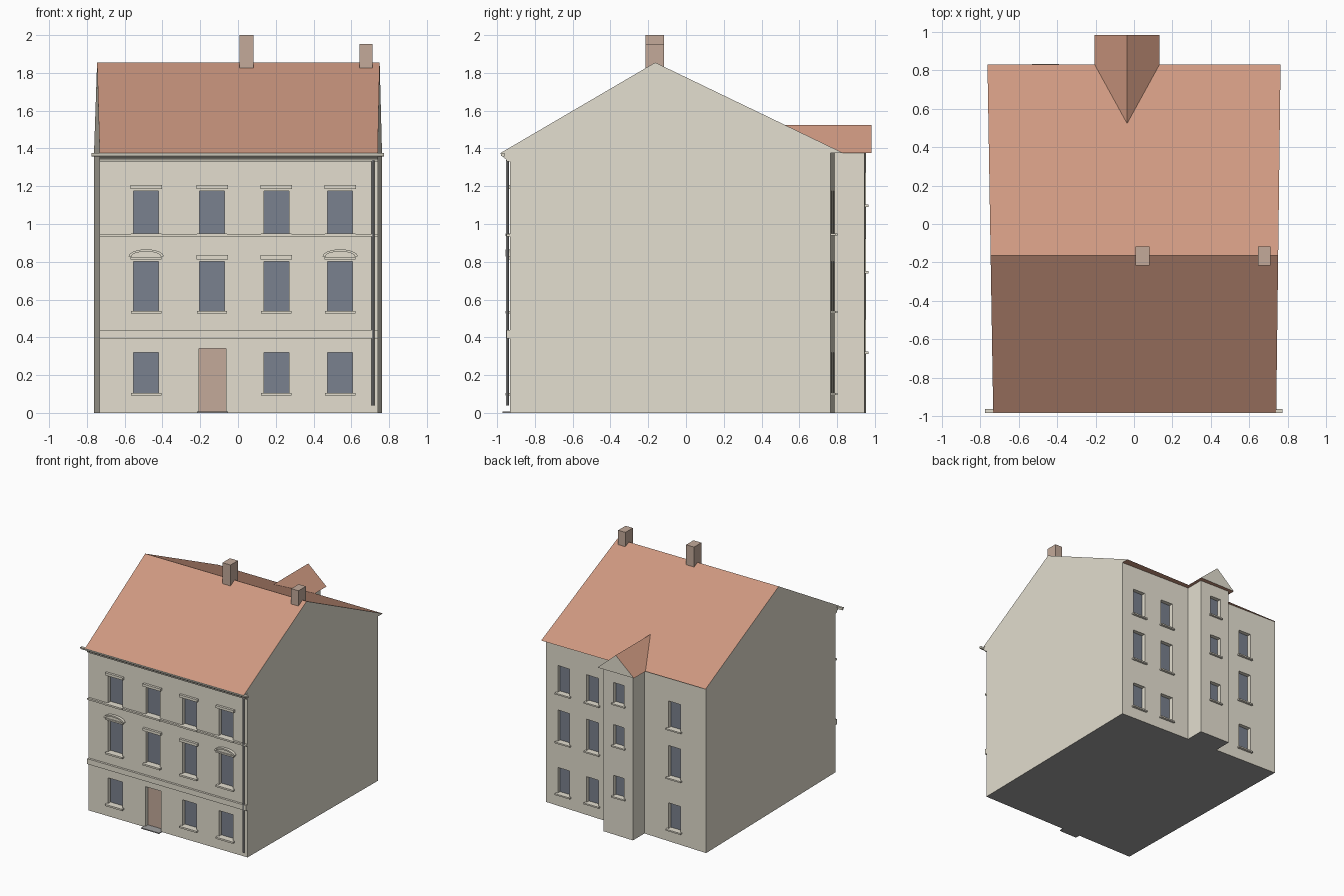
import bpy, bmesh, math

if "Cube" in bpy.data.objects:
    bpy.data.objects.remove(bpy.data.objects["Cube"])


def srgb(r, g, b):
    return tuple(((c / 255 + .055) / 1.055) ** 2.4 for c in (r, g, b)) + (1,)


def material(name, *rgb):
    m = bpy.data.materials.new(name)
    m.diffuse_color = srgb(*rgb)
    m.use_nodes = True
    m.node_tree.nodes["Principled BSDF"].inputs["Base Color"].default_value = m.diffuse_color
    return m


WALL = material("cream plaster", 227, 222, 207)
ROOF = material("terracotta tile", 207, 153, 129)
GLASS = material("slate blue glass", 122, 129, 142)
TAUPE = material("taupe brick and door", 195, 170, 154)
GREY = material("stone grey", 160, 160, 160)


def loft(name, a, b, mats, rule=None):
    """Closed solid between two matching outlines; rule(normal) gives the material slot."""
    bm = bmesh.new()
    va = [bm.verts.new(p) for p in a]
    vb = [bm.verts.new(p) for p in b]
    n = len(a)
    bm.faces.new(va[::-1])
    bm.faces.new(vb)
    for i in range(n):
        j = (i + 1) % n
        bm.faces.new((va[i], va[j], vb[j], vb[i]))
    bmesh.ops.recalc_face_normals(bm, faces=bm.faces)
    bm.normal_update()
    if rule:
        for f in bm.faces:
            f.material_index = rule(f.normal)
    me = bpy.data.meshes.new(name)
    bm.to_mesh(me)
    bm.free()
    for m in mats:
        me.materials.append(m)
    ob = bpy.data.objects.new(name, me)
    bpy.context.collection.objects.link(ob)
    return ob


def box(name, x0, x1, y0, y1, z0, z1, mat):
    ring = [(x0, y0), (x1, y0), (x1, y1), (x0, y1)]
    return loft(name, [(x, y, z0) for x, y in ring], [(x, y, z1) for x, y in ring], [mat])


def along_x(name, profile, x0, x1, mat):
    return loft(name, [(x0, y, z) for y, z in profile], [(x1, y, z) for y, z in profile], [mat])


# Side walls widen slightly towards the back; the rear wall is skewed
def right(y): return .746 + .0125 * (y + .16)
def left(y): return -.75 - .0165 * (y + .16)
def back(x): return .765 + .038 * (.757 - x)


FRONT, EAVE, TOWER = -.931, 1.377, .95

# Walls with the rear stair tower
plan = [(left(FRONT), FRONT), (right(FRONT), FRONT), (right(.765), .765), (.10, back(.10)), (.10, TOWER - .004),
        (-.18, TOWER + .004), (-.18, back(-.18)), (left(.822), .822)]
walls = loft("walls", [(x, y, 0) for x, y in plan], [(x, y, EAVE) for x, y in plan], [WALL, GREY],
             lambda n: 1 if n.z < -.9 else 0)

# Main roof and tower roof, with plastered gable ends
tri = [(-.98, EAVE), (.83, EAVE), (-.163, 1.855)]
loft("main_roof", [(left(y), y, z) for y, z in tri], [(right(y), y, z) for y, z in tri], [WALL, ROOF],
     lambda n: 0 if abs(n.x) > .8 else 1)
gable = [(-.209, EAVE), (.129, EAVE), (-.04, 1.525)]
loft("tower_roof", [(x, .5, z) for x, z in gable], [(x, .982, z) for x, z in gable], [WALL, ROOF],
     lambda n: 0 if abs(n.y) > .8 else 1)

# Chimneys
box("middle_chimney", .003, .077, -.215, -.117, 1.75, 2.0, TAUPE)
box("side_chimney", .64, .707, -.215, -.117, 1.75, 1.953, TAUPE)

cutters = []


def opening(name, x, half, z0, z1, wall, side, mat):
    """Recess in the wall with a pane at its back; side is -1 for front, 1 for rear."""
    d = -side
    ys = sorted((wall - d * .05, wall + d * .04))
    cutters.append(box(name + "_cutter", x - half, x + half, *ys, z0, z1, WALL))
    ys = sorted((wall + d * .032, wall + d * .044))
    box(name, x - half - .002, x + half + .002, *ys, z0 - .002, z1 + .002, mat)


def ledge(name, x, half, z0, z1, wall, side, out):
    ys = sorted((wall - side * .01, wall + side * out))
    box(name, x - half, x + half, *ys, z0, z1, WALL)


def pediment(x):
    """Shallow arched hood over a window with a projecting rim."""
    def arc(w, z, rise):
        return [(x + w * math.cos(t), z + rise * math.sin(t)) for t in [math.pi * i / 12 for i in range(13)]]
    outer, inner = arc(.093, .828, .038), arc(.078, .828, .026)
    fill = [(x + .078, .815), *inner, (x - .078, .815)]
    loft("pediment_panel", [(a, FRONT + .01, z) for a, z in fill], [(a, FRONT - .01, z) for a, z in fill], [WALL])
    rim = outer + inner[::-1]
    loft("pediment_rim", [(a, FRONT + .01, z) for a, z in rim], [(a, FRONT - .025, z) for a, z in rim], [WALL])
    ledge("pediment_base", x, .082, .812, .824, FRONT, -1, .02)


# Front windows, sills and hoods
FLOORS = [(.106, .321), (.54, .802), (.95, 1.175)]
for i, x in enumerate((-.49, -.141, .199, .537)):
    for level, (z0, z1) in enumerate(FLOORS):
        if level == 0 and i == 1:
            continue
        opening("front_window", x, .066, z0, z1, FRONT, -1, GLASS)
        ledge("front_sill", x, .08, z0 - .014, z0, FRONT, -1, .025)
    ledge("top_hood", x, .083, 1.185, 1.206, FRONT, -1, .02)
    if i in (0, 3):
        pediment(x)
    else:
        ledge("middle_hood", x, .083, .813, .835, FRONT, -1, .02)

# Front door and step
opening("front_door", -.139, .071, .008, .34, FRONT, -1, TAUPE)
box("door_step", -.222, -.056, -.972, -.885, 0, .008, GREY)

# Rear windows
for x in (.59, .315, -.465):
    for z0, z1 in FLOORS:
        opening("rear_window", x, .056, z0, z1, back(x), 1, GLASS)
        ledge("rear_sill", x, .07, z0 - .012, z0, back(x), 1, .02)
for z0 in (.325, .75, 1.103):
    opening("tower_window", -.047, .05, z0, z0 + .17, TOWER, 1, GLASS)
    ledge("tower_sill", -.047, .062, z0 - .012, z0, TOWER, 1, .017)

# Cut all recesses out of the walls
bpy.ops.object.select_all(action='DESELECT')
for c in cutters:
    c.select_set(True)
bpy.context.view_layer.objects.active = cutters[0]
bpy.ops.object.join()
cutter = cutters[0]
cutter.name = "opening_cutter"
cut = walls.modifiers.new("openings", 'BOOLEAN')
cut.object = cutter
cut.solver = 'EXACT'
bpy.ops.object.select_all(action='DESELECT')
walls.select_set(True)
bpy.context.view_layer.objects.active = walls
bpy.ops.object.modifier_apply(modifier=cut.name)
bpy.data.objects.remove(cutter)

# Facade bands and cornice
xl, xr = left(FRONT), right(FRONT)
for name, z0, z1 in (("lower_band", .395, .44), ("upper_band", .934, .948)):
    box(name, xl, xr, FRONT - .018, FRONT + .01, z0, z1, WALL)
along_x("cornice", [(FRONT + .01, 1.33), (-.948, 1.33), (-.952, 1.342), (-.965, 1.352), (-.972, 1.376),
                    (FRONT + .01, 1.376)], xl, xr, WALL)

# Gutter and downpipe
along_x("gutter", [(-.962, 1.357), (-.978, 1.359), (-.982, 1.375), (-.962, 1.376)], -.78, .768, WALL)
ring = [(.711 + .008 * math.cos(a), -.946 + .008 * math.sin(a)) for a in [math.tau * i / 8 for i in range(8)]]
loft("downpipe", [(x, y, .04) for x, y in ring], [(x, y, 1.34) for x, y in ring], [GREY])

# Centre the finished building
for ob in bpy.context.scene.objects:
    ob.location.x += .004
